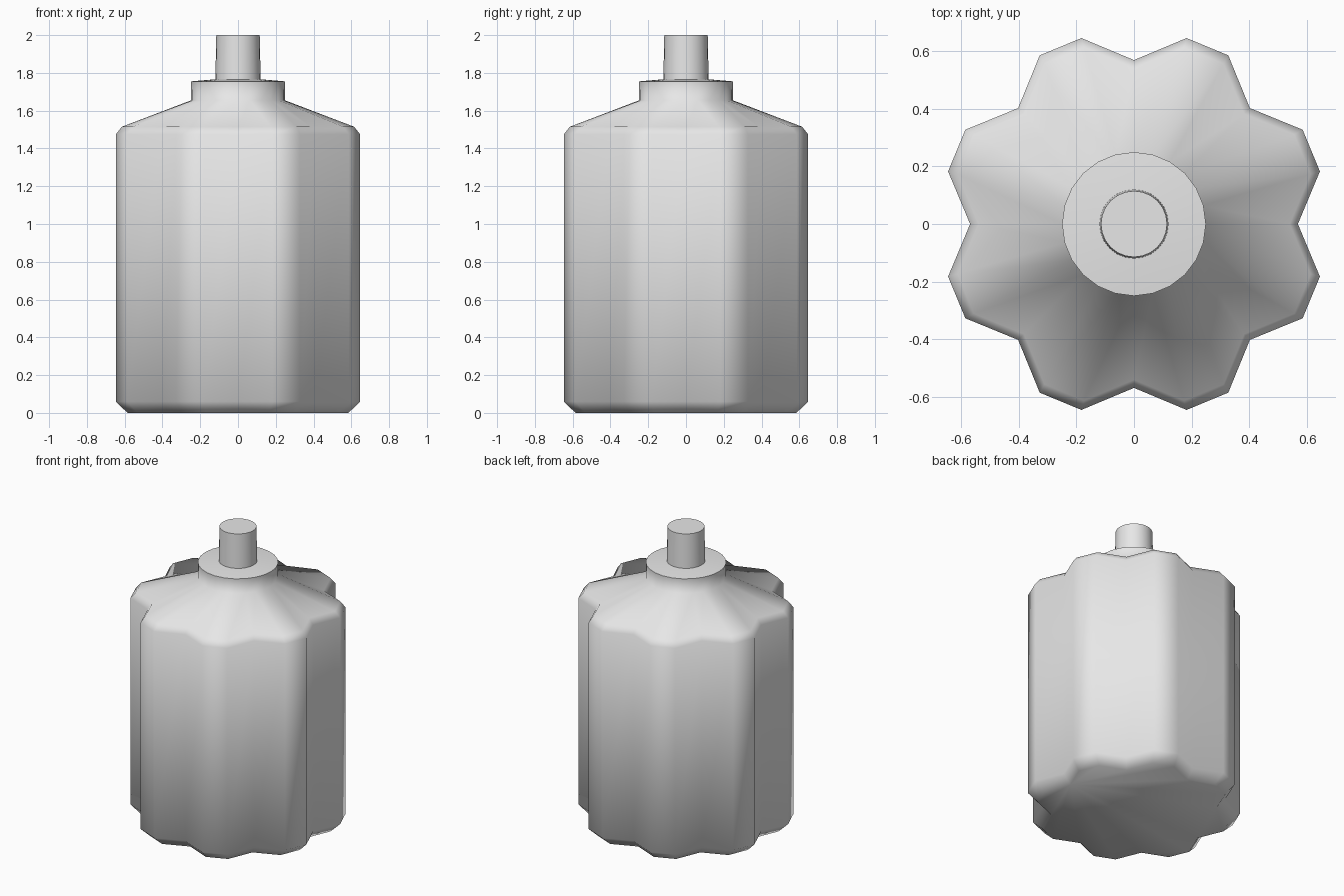
import bpy
import bmesh
from math import sin, cos, radians

cube = bpy.data.objects.get("Cube")
if cube:
    bpy.data.objects.remove(cube, do_unlink=True)

LOBES = 8
SIDES = LOBES * 3

grey = bpy.data.materials.new("plain_grey")
grey.use_nodes = True
grey.diffuse_color = (0.8, 0.8, 0.8, 1)
grey.node_tree.nodes["Principled BSDF"].inputs["Base Color"].default_value = grey.diffuse_color


def scalloped(scale):
    """Outline of valley, peak, peak repeated around the axis."""
    points = []
    for lobe in range(LOBES):
        start = lobe * 360 / LOBES
        for offset, radius in ((0, 0.57), (15.8, 0.672), (29.2, 0.672)):
            a = radians(start + offset)
            points.append((radius * scale * cos(a), radius * scale * sin(a)))
    return points


def circle(radius):
    return [(radius * cos(radians(i * 360 / SIDES)),
             radius * sin(radians(i * 360 / SIDES))) for i in range(SIDES)]


def loft(name, sections):
    """Skin stacked (outline, height) sections and cap both ends."""
    bm = bmesh.new()
    rings = [[bm.verts.new((x, y, z)) for x, y in outline] for outline, z in sections]
    for low, high in zip(rings, rings[1:]):
        for i in range(SIDES):
            j = (i + 1) % SIDES
            bm.faces.new((low[i], low[j], high[j], high[i]))
    bm.faces.new(rings[0][::-1])
    bm.faces.new(rings[-1])
    mesh = bpy.data.meshes.new(name)
    bm.to_mesh(mesh)
    bm.free()
    mesh.materials.append(grey)
    obj = bpy.data.objects.new(name, mesh)
    bpy.context.collection.objects.link(obj)
    bpy.ops.object.select_all(action="DESELECT")
    obj.select_set(True)
    bpy.context.view_layer.objects.active = obj
    bpy.ops.object.shade_smooth_by_angle(angle=radians(75))
    return obj


# Fluted body with chamfered rims, sloping shoulder and round neck
loft("bottle_body", [
    (scalloped(0.905), 0),
    (scalloped(1), 0.06),
    (scalloped(1), 1.475),
    (scalloped(0.95), 1.515),
    (circle(0.248), 1.655),
    (circle(0.25), 1.755),
    (circle(0.11), 1.767),
])

# Slightly tapered spout
loft("spout", [(circle(0.12), 1.76), (circle(0.115), 2.0)])
